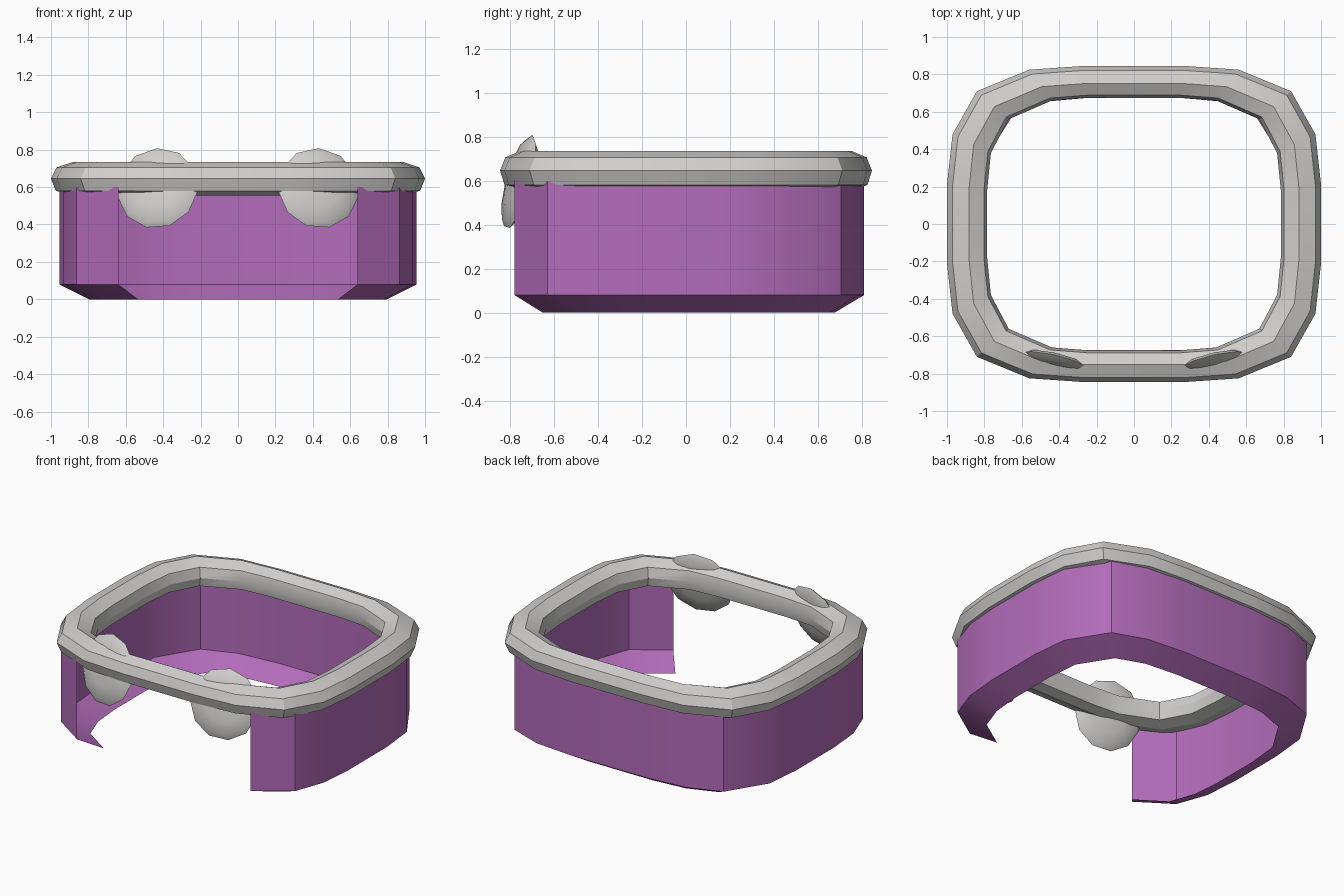
import bpy, bmesh, math
from mathutils import Matrix, Euler

cube = bpy.data.objects.get("Cube")
if cube:
    bpy.data.objects.remove(cube, do_unlink=True)


def material(name, rgb):
    m = bpy.data.materials.new(name)
    m.use_nodes = True
    m.diffuse_color = (*rgb, 1)
    m.node_tree.nodes["Principled BSDF"].inputs["Base Color"].default_value = (*rgb, 1)
    return m


PURPLE = material("purple", (0.45, 0.15, 0.49))
GREY = material("light grey", (0.63, 0.62, 0.61))


def finish(name, bm, mat, angle):
    """Turn a bmesh into a linked object with sharp edges kept."""
    me = bpy.data.meshes.new(name)
    bm.to_mesh(me)
    bm.free()
    me.materials.append(mat)
    ob = bpy.data.objects.new(name, me)
    bpy.context.collection.objects.link(ob)
    bpy.ops.object.select_all(action='DESELECT')
    ob.select_set(True)
    bpy.context.view_layer.objects.active = ob
    bpy.ops.object.shade_smooth_by_angle(angle=math.radians(angle))
    return ob


def loft(name, rows, mat, angle, close_row=False, close_loop=False):
    """Bridge successive rows of points with quads."""
    bm = bmesh.new()
    vs = [[bm.verts.new(p) for p in row] for row in rows]
    n, m = len(vs), len(vs[0])
    for i in range(n if close_loop else n - 1):
        a, b = vs[i], vs[(i + 1) % n]
        for j in range(m if close_row else m - 1):
            k = (j + 1) % m
            bm.faces.new((a[j], a[k], b[k], b[j]))
    return finish(name, bm, mat, angle)


# Rounded rim: an eight-sided section swept between outer and inner outlines
def full_outline(quarter):
    right = [(x, -y) for x, y in reversed(quarter)] + quarter
    return right + [(-x, -y) for x, y in right]


outer = full_outline([(1.0, 0.21), (0.97, 0.48), (0.84, 0.71), (0.56, 0.825), (0.27, 0.845)])
inner = full_outline([(0.785, 0.18), (0.765, 0.38), (0.67, 0.56), (0.44, 0.66), (0.25, 0.675)])
section = [(0, 0.645), (0.14, 0.705), (0.55, 0.735), (0.92, 0.70),
           (1.0, 0.635), (0.92, 0.575), (0.55, 0.555), (0.12, 0.58)]
rim_rows = [[(ox + (ix - ox) * t, oy + (iy - oy) * t, z)
             for (ox, oy), (ix, iy) in zip(outer, inner)] for t, z in section]
loft("rim", rim_rows, GREY, 25, close_row=True, close_loop=True)

# Thin wall, open at the front, with a lip sloping inward at the bottom
half = [(0.64, -0.78), (0.863, -0.63), (0.935, -0.43), (0.955, -0.2), (0.955, 0.2),
        (0.93, 0.45), (0.77, 0.705), (0.55, 0.785), (0.27, 0.81)]
path = half + [(-x, y) for x, y in reversed(half)]
levels = [(0.835, 0.0), (1.0, 0.08), (1.0, 0.6)]
loft("wall", [[(x * s, y * s, z) for x, y in path] for s, z in levels], PURPLE, 30)

# Flattened, tilted discs pushed through the front of the rim
for name, side in (("right_disc", -1), ("left_disc", 1)):
    bm = bmesh.new()
    bmesh.ops.create_uvsphere(bm, u_segments=11, v_segments=6, radius=1)
    tilt = Euler((math.radians(-15), math.radians(4 * side), math.radians(12 * side)))
    place = (Matrix.Translation((0.43 * side, -0.757, 0.594)) @ tilt.to_matrix().to_4x4()
             @ Matrix.Diagonal((0.222, 0.04, 0.222, 1))
             @ Matrix.Rotation(math.pi / 2, 4, 'X'))
    bm.transform(place)
    finish(name, bm, GREY, 30)
